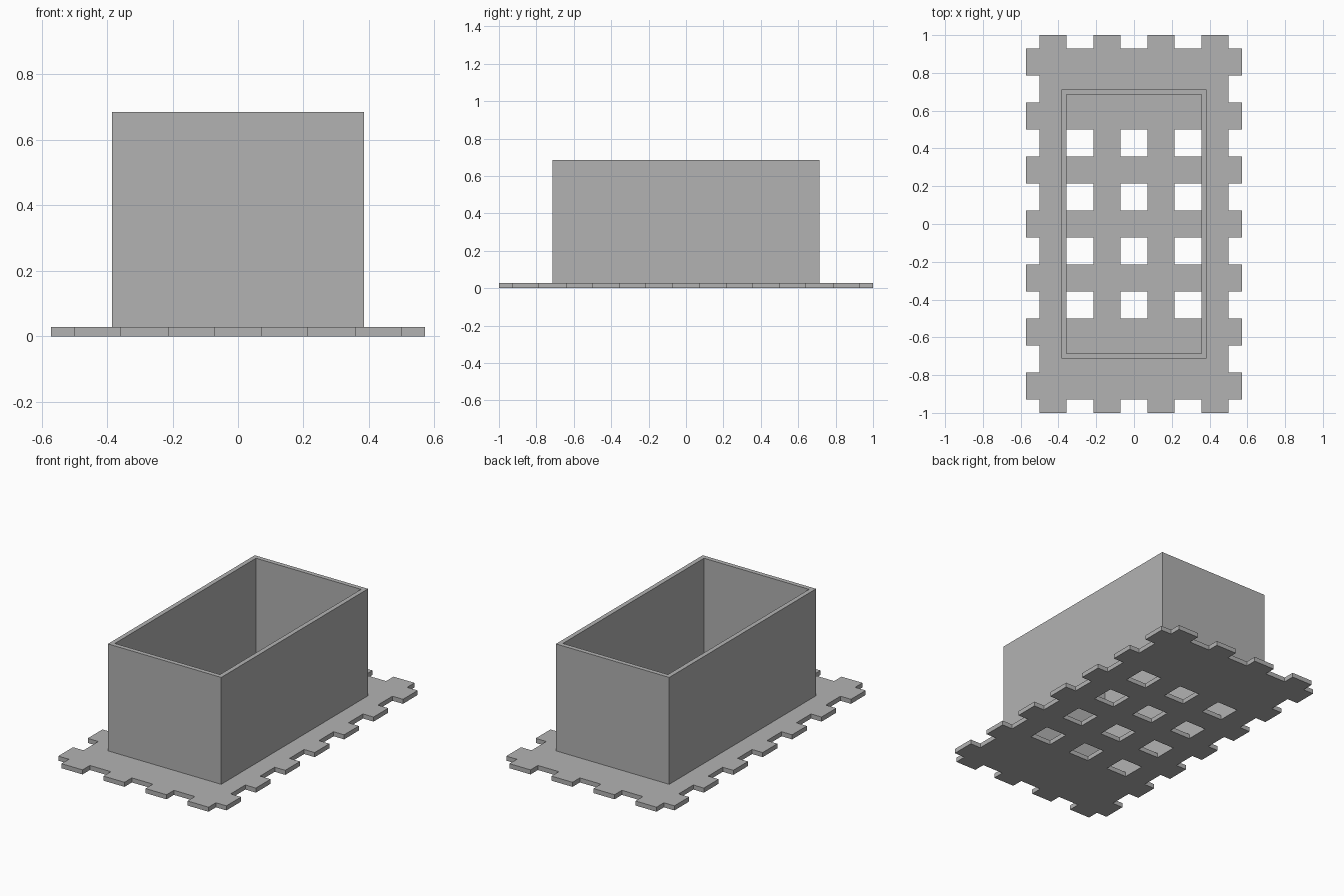
import bpy
import bmesh
from mathutils import Vector

if "Cube" in bpy.data.objects:
    bpy.data.objects.remove(bpy.data.objects["Cube"], do_unlink=True)

UNIT = 1 / 14          # half the width of one grid tab
BASE_H = 0.028
TOP_H = 0.685
WALL = 0.028

grey = bpy.data.materials.new("plain grey")
grey.use_nodes = True
GREY = (0.448, 0.448, 0.448, 1)
grey.diffuse_color = GREY
grey.node_tree.nodes["Principled BSDF"].inputs["Base Color"].default_value = GREY


def extruded(name, rects, z, height):
    """Join flat rectangles (x0, x1, y0, y1) and raise them into a solid."""
    bm = bmesh.new()
    for x0, x1, y0, y1 in rects:
        corners = ((x0, y0), (x1, y0), (x1, y1), (x0, y1))
        bm.faces.new([bm.verts.new((x, y, z)) for x, y in corners])
    bmesh.ops.remove_doubles(bm, verts=bm.verts, dist=0.0001)
    raised = bmesh.ops.extrude_face_region(bm, geom=bm.faces[:], use_keep_orig=True)
    top = [g for g in raised["geom"] if isinstance(g, bmesh.types.BMVert)]
    bmesh.ops.translate(bm, verts=top, vec=Vector((0, 0, height)))
    bmesh.ops.recalc_face_normals(bm, faces=bm.faces)
    bmesh.ops.dissolve_limit(bm, angle_limit=0.01, verts=bm.verts, edges=bm.edges)
    mesh = bpy.data.meshes.new(name)
    bm.to_mesh(mesh)
    bm.free()
    mesh.materials.append(grey)
    obj = bpy.data.objects.new(name, mesh)
    bpy.context.collection.objects.link(obj)
    return obj


def grid_lines(half):
    """Odd lines across the plate, closed by its two outer edges."""
    return sorted({-half, half, *range(-7 if half == 8 else -13, half, 2)})


# Base plate: crossing strips with tabs, open cells and two filled end rows
xs, ys = grid_lines(8), grid_lines(14)
cells = []
for x0, x1 in zip(xs, xs[1:]):
    for y0, y1 in zip(ys, ys[1:]):
        cx, cy = (x0 + x1) / 2, (y0 + y1) / 2
        end_row = abs(cy) == 10 and abs(cx) < 7
        if cx % 4 == 2 or cy % 4 == 0 or end_row:
            cells.append([v * UNIT for v in (x0, x1, y0, y1)])
extruded("base_plate", cells, 0, BASE_H)

# Box walls: a thin rectangular ring standing on the plate
ix, iy = 5 * UNIT, 0.685
wx = (-ix - WALL, -ix, ix, ix + WALL)
wy = (-iy - WALL, -iy, iy, iy + WALL)
ring = [(wx[i], wx[i + 1], wy[j], wy[j + 1])
        for i in range(3) for j in range(3) if (i, j) != (1, 1)]
extruded("box_walls", ring, BASE_H, TOP_H - BASE_H)
